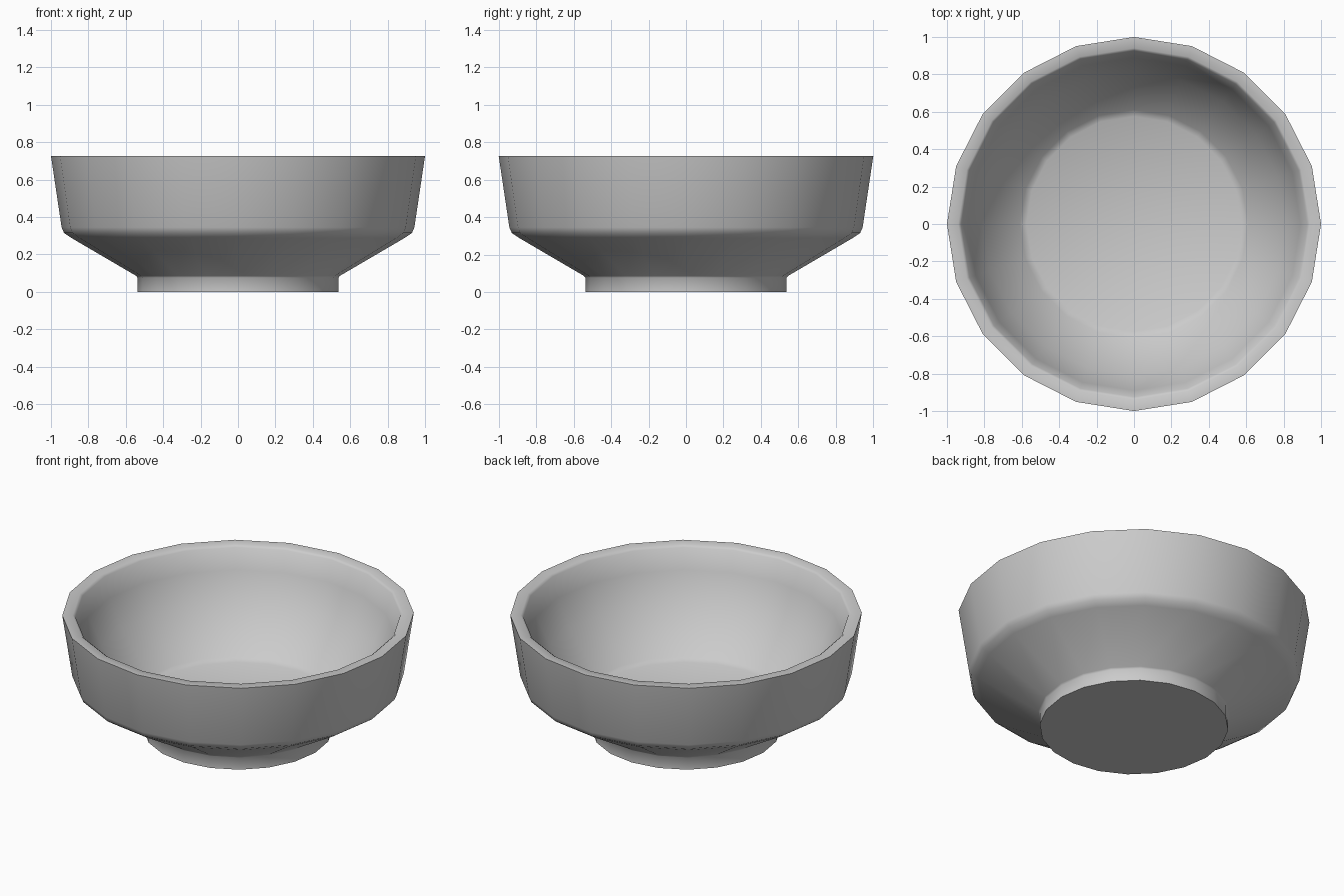
import bpy
import bmesh
from math import radians, pi
from mathutils import Vector

cube = bpy.data.objects.get("Cube")
if cube:
    bpy.data.objects.remove(cube, do_unlink=True)

SIDES = 20

# Half section (radius, height): foot, outer wall, rim, then down the inside
profile = [
    (0.537, 0.0), (0.537, 0.076), (0.545, 0.086),
    (0.89, 0.288), (0.93, 0.315), (0.943, 0.345), (1.0, 0.727),
    (0.94, 0.727), (0.925, 0.715), (0.89, 0.59), (0.81, 0.42),
    (0.61, 0.175), (0.575, 0.157),
]


def lathe(name, points, sides):
    """Revolve a section around z and cap both open ends."""
    bm = bmesh.new()
    verts = [bm.verts.new((r, 0, z)) for r, z in points]
    edges = [bm.edges.new(pair) for pair in zip(verts, verts[1:])]
    bmesh.ops.spin(bm, geom=verts + edges, cent=Vector(), axis=(0, 0, 1),
                   angle=2 * pi, steps=sides)
    bmesh.ops.remove_doubles(bm, verts=bm.verts[:], dist=0.0005)
    bmesh.ops.holes_fill(bm, edges=[e for e in bm.edges if e.is_boundary],
                         sides=sides)
    bmesh.ops.recalc_face_normals(bm, faces=bm.faces[:])
    mesh = bpy.data.meshes.new(name)
    bm.to_mesh(mesh)
    bm.free()
    obj = bpy.data.objects.new(name, mesh)
    bpy.context.collection.objects.link(obj)
    return obj


# Footed bowl
bowl = lathe("bowl", profile, SIDES)
bpy.ops.object.select_all(action='DESELECT')
bowl.select_set(True)
bpy.context.view_layer.objects.active = bowl
bpy.ops.object.shade_smooth_by_angle(angle=radians(46))
